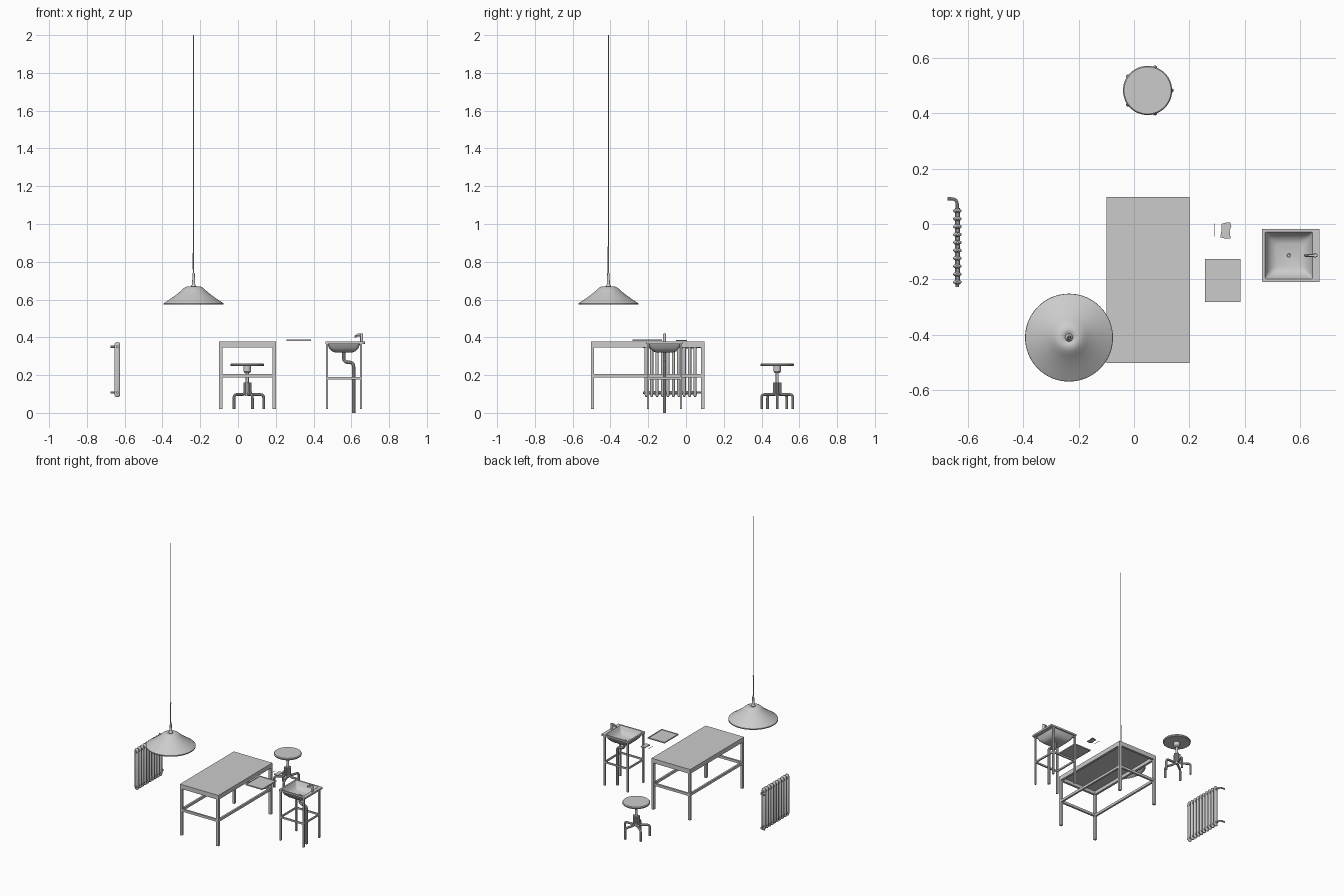
import bpy, bmesh
from math import sin, cos, pi, radians
from mathutils import Vector

cube = bpy.data.objects.get("Cube")
if cube:
    bpy.data.objects.remove(cube, do_unlink=True)

grey = bpy.data.materials.new("plain grey")
grey.use_nodes = True
grey.diffuse_color = (0.6, 0.6, 0.6, 1)
grey.node_tree.nodes["Principled BSDF"].inputs["Base Color"].default_value = (0.6, 0.6, 0.6, 1)


def finish(obj, smooth=False):
    obj.data.materials.append(grey)
    if smooth:
        bpy.ops.object.select_all(action="DESELECT")
        obj.select_set(True)
        bpy.context.view_layer.objects.active = obj
        bpy.ops.object.shade_smooth_by_angle(angle=radians(35))
    return obj


def from_bmesh(name, bm, smooth=False):
    bmesh.ops.recalc_face_normals(bm, faces=bm.faces[:])
    mesh = bpy.data.meshes.new(name)
    bm.to_mesh(mesh)
    bm.free()
    obj = bpy.data.objects.new(name, mesh)
    bpy.context.collection.objects.link(obj)
    return finish(obj, smooth)


def boxes(name, spans):
    """Boxes given as (x0, x1, y0, y1, z0, z1), joined in one object."""
    bm = bmesh.new()
    for x0, x1, y0, y1, z0, z1 in spans:
        made = bmesh.ops.create_cube(bm, size=1)["verts"]
        for v in made:
            v.co = ((x0 + x1) / 2 + v.co.x * (x1 - x0),
                    (y0 + y1) / 2 + v.co.y * (y1 - y0),
                    (z0 + z1) / 2 + v.co.z * (z1 - z0))
    return from_bmesh(name, bm)


def ring_frame(x0, x1, y0, y1, z0, z1, w):
    """Four rails around a rectangle."""
    return [(x0, x1, y0, y0 + w, z0, z1), (x0, x1, y1 - w, y1, z0, z1),
            (x0, x0 + w, y0 + w, y1 - w, z0, z1), (x1 - w, x1, y0 + w, y1 - w, z0, z1)]


def corner_legs(x0, x1, y0, y1, z0, z1, w):
    return [(x, x + w, y, y + w, z0, z1) for x in (x0, x1 - w) for y in (y0, y1 - w)]


def ellipse(cx, cy, rx, ry, z, n=48):
    return [(cx + rx * cos(2 * pi * i / n), cy + ry * sin(2 * pi * i / n), z) for i in range(n)]


def round_rect(cx, cy, hx, hy, z, r, steps=5):
    pts = []
    for k, (sx, sy) in enumerate([(1, 1), (-1, 1), (-1, -1), (1, -1)]):
        for i in range(steps):
            a = pi / 2 * (k + i / (steps - 1))
            pts.append((cx + sx * (hx - r) + r * cos(a), cy + sy * (hy - r) + r * sin(a), z))
    return pts


def loft(name, sections, caps=True):
    bm = bmesh.new()
    rings = [[bm.verts.new(p) for p in s] for s in sections]
    for a, b in zip(rings, rings[1:]):
        for i in range(len(a)):
            j = (i + 1) % len(a)
            bm.faces.new((a[i], a[j], b[j], b[i]))
    if caps:
        bm.faces.new(rings[0])
        bm.faces.new(rings[-1])
    return from_bmesh(name, bm, True)


def lathe(name, cx, cy, profile, caps=True, n=48):
    return loft(name, [ellipse(cx, cy, r, r, z, n) for r, z in profile], caps)


def tube(name, points, radius, bend=0.0):
    """Round pipe along a path, with rounded corners."""
    pts = [Vector(p) for p in points]
    path = [pts[0]]
    for a, b, c in zip(pts, pts[1:], pts[2:]):
        p, q = b + (a - b).normalized() * bend, b + (c - b).normalized() * bend
        path += [p.lerp(b, t).lerp(b.lerp(q, t), t) for t in (0, .2, .4, .6, .8, 1)]
    path.append(pts[-1])
    curve = bpy.data.curves.new(name, "CURVE")
    curve.dimensions = "3D"
    curve.bevel_depth = radius
    curve.bevel_resolution = 3
    curve.use_fill_caps = True
    spline = curve.splines.new("POLY")
    spline.points.add(len(path) - 1)
    for sp, p in zip(spline.points, path):
        sp.co = (*p, 1)
    obj = bpy.data.objects.new(name, curve)
    bpy.context.collection.objects.link(obj)
    bpy.ops.object.select_all(action="DESELECT")
    obj.select_set(True)
    bpy.context.view_layer.objects.active = obj
    bpy.ops.object.convert(target="MESH")
    return finish(bpy.context.object, True)


# Table
TX0, TX1, TY0, TY1 = -0.10, 0.20, -0.503, 0.097
boxes("table_top", [(TX0, TX1, TY0, TY1, 0.37, 0.378)])
boxes("table_apron", ring_frame(TX0, TX1, TY0, TY1, 0.347, 0.37, 0.016))
boxes("table_legs", corner_legs(TX0, TX1, TY0, TY1, 0.02, 0.347, 0.017))
boxes("table_rails", ring_frame(TX0 + .002, TX1 - .002, TY0 + .002, TY1 - .002, 0.188, 0.205, 0.013))

# Pendant lamp
LX, LY = -0.235, -0.411
shade = lathe("lamp_shade", LX, LY, [(0.159, 0.573), (0.158, 0.58), (0.125, 0.602), (0.09, 0.627),
              (0.065, 0.648), (0.05, 0.662), (0.036, 0.669), (0.01, 0.67)], caps=False, n=64)
solid = shade.modifiers.new("thickness", "SOLIDIFY")
solid.thickness = 0.003
lathe("lamp_fitting", LX, LY, [(0.014, 0.63), (0.014, 0.672), (0.008, 0.68), (0.006, 0.74)], n=24)
tube("lamp_cord_lower", [(LX, LY, 0.73), (LX - .003, LY, 0.8), (LX, LY, 0.88)], 0.0035, 0.03)
tube("lamp_cord", [(LX, LY, 0.87), (LX, LY, 2.0)], 0.0028)

# Stool
SX, SY = 0.049, 0.483
lathe("stool_seat", SX, SY, [(0.084, 0.247), (0.088, 0.25), (0.089, 0.257), (0.085, 0.262)])
lathe("stool_seat_mount", SX, SY, [(0.014, 0.212), (0.02, 0.22), (0.02, 0.248)], n=24)
lathe("stool_screw", SX, SY, [(0.008, 0.1), (0.008, 0.23)], n=16)
lathe("stool_hub", SX, SY, [(0.012, 0.09), (0.012, 0.16)], n=20)
for k in range(5):
    a = 2 * pi * k / 5
    path = [(SX + r * cos(a), SY + r * sin(a), z)
            for r, z in [(0.016, 0.162), (0.016, 0.097), (0.087, 0.097), (0.087, 0.02)]]
    tube("stool_leg", path, 0.0075, 0.018)

# Sink: one continuous shell, from the outer bowl over the rim to the inner floor
BX, BY = 0.56, -0.1135
RX, RH = 0.567, 0.1045
loft("sink_basin", [
    round_rect(BX, BY, 0.045, 0.045, 0.32, 0.02),
    round_rect(BX, BY, 0.062, 0.062, 0.326, 0.025),
    round_rect(BX, BY, 0.078, 0.078, 0.343, 0.02),
    round_rect(BX, BY, 0.087, 0.087, 0.366, 0.012),
    round_rect(RX, BY, RH, 0.0955, 0.366, 0.002),
    round_rect(RX, BY, RH, 0.0955, 0.378, 0.002),
    round_rect(BX, BY, 0.0865, 0.085, 0.378, 0.006),
    round_rect(BX, BY, 0.078, 0.076, 0.356, 0.012),
    round_rect(BX, BY, 0.066, 0.064, 0.338, 0.015),
    round_rect(BX, BY, 0.045, 0.045, 0.329, 0.02)])
lathe("sink_drain", BX, BY, [(0.011, 0.328), (0.011, 0.331), (0.007, 0.331), (0.005, 0.3295)], n=24)
tube("sink_waste_pipe", [(BX, BY, 0.325), (BX, BY, 0.268), (0.612, BY, 0.268), (0.612, BY, 0)], 0.009, 0.024)
boxes("sink_legs", corner_legs(0.466, 0.656, -0.206, -0.021, 0.02, 0.367, 0.011))
boxes("sink_rails", ring_frame(0.467, 0.655, -0.205, -0.022, 0.178, 0.189, 0.009))

# Tap
lathe("tap_body", 0.655, BY, [(0.008, 0.376), (0.008, 0.416), (0.006, 0.42)], n=20)
tube("tap_spout", [(0.655, BY, 0.409), (0.621, BY, 0.409), (0.621, BY, 0.399)], 0.0055, 0.007)
boxes("tap_lever", [(0.632, 0.663, BY - .004, BY + .004, 0.417, 0.421)])

# Tray and small loose items
boxes("tray_panel", [(0.26, 0.382, -0.278, -0.13, 0.382, 0.386)])
boxes("tray_border", ring_frame(0.256, 0.386, -0.282, -0.126, 0.381, 0.389, 0.005))
tube("thin_stick", [(0.29, 0.002, 0.384), (0.29, -0.045, 0.384)], 0.0015)
outline = [(0.312, -0.048), (0.317, -0.022), (0.316, 0.0), (0.332, 0.005), (0.348, 0.006),
           (0.352, -0.008), (0.346, -0.024), (0.349, -0.052), (0.33, -0.053)]
loft("small_pad", [[(x, y, z) for x, y in outline] for z in (0.381, 0.386)])

# Radiator
HX = -0.639
for k in range(10):
    y = 0.048 - 0.0287 * k
    loft("radiator_section", [ellipse(HX, y, 0.0155 * s, 0.0085 * s, z, 20) for s, z in
         [(0.35, 0.083), (0.8, 0.088), (1, 0.098), (1, 0.36), (0.8, 0.37), (0.35, 0.375)]])
for z in (0.107, 0.35):
    tube("radiator_pipe", [(HX, -0.21, z), (HX, 0.091, z), (-0.675, 0.091, z)], 0.0058, 0.022)
    tube("radiator_header", [(HX, -0.218, z), (HX, 0.058, z)], 0.009)
    tube("radiator_end_cap", [(HX, -0.228, z), (HX, -0.212, z)], 0.0065)
